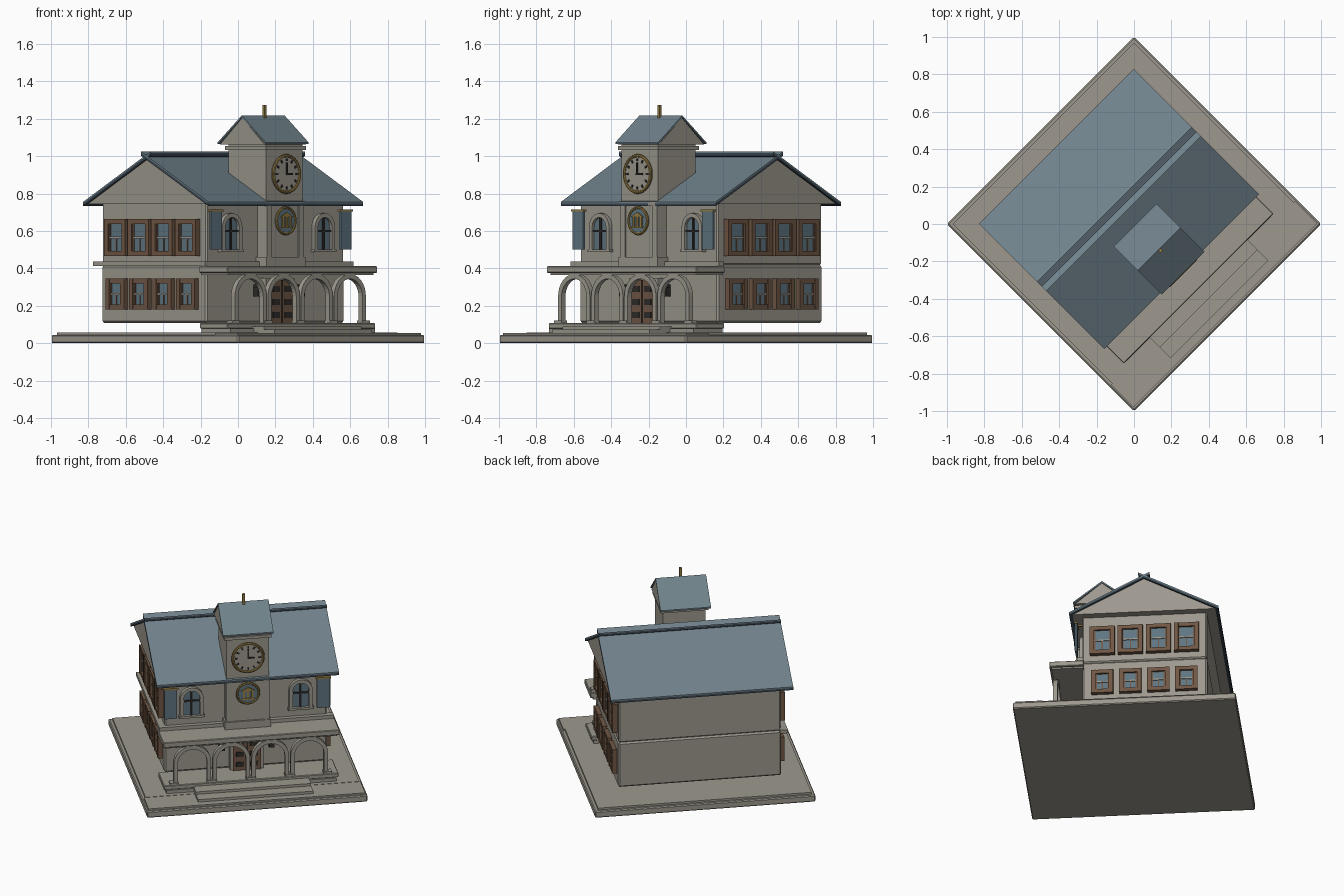
import bpy, bmesh
from math import sin, cos, pi
from mathutils import Matrix, Vector

cube = bpy.data.objects.get("Cube")
if cube:
    bpy.data.objects.remove(cube, do_unlink=True)

TURN = Matrix.Rotation(pi / 4, 4, 'Z')   # the whole building stands diagonally


def material(name, rgb):
    lin = [(c / 255 / 12.92) if c < 11 else ((c / 255 + 0.055) / 1.055) ** 2.4 for c in rgb]
    m = bpy.data.materials.new(name)
    m.use_nodes = True
    m.diffuse_color = (*lin, 1)
    m.node_tree.nodes["Principled BSDF"].inputs["Base Color"].default_value = (*lin, 1)
    return m


STONE = material("warm grey stone", (157, 153, 142))
SLATE = material("blue grey slate", (113, 131, 140))
TRIM = material("dark slate edge", (58, 70, 80))
WOOD = material("brown wood", (112, 87, 68))
GLASS = material("blue glass", (96, 118, 130))
GOLD = material("old gold", (150, 126, 70))
DARK = material("dark iron", (48, 46, 44))


def prism(name, pts, a, b, mat, axis='Y', bevel=0):
    """Extrude a flat outline from a to b. axis Y: outline in (x, z); axis X: outline in (y, z)."""
    def put(p, d):
        return (p[0], d, p[1]) if axis == 'Y' else (d, p[0], p[1])
    bm = bmesh.new()
    ends = [[bm.verts.new(put(p, d)) for p in pts] for d in (a, b)]
    n = len(pts)
    for e in ends:
        bm.faces.new(e)
    for i in range(n):
        j = (i + 1) % n
        bm.faces.new((ends[0][i], ends[0][j], ends[1][j], ends[1][i]))
    bmesh.ops.recalc_face_normals(bm, faces=bm.faces)
    me = bpy.data.meshes.new(name)
    bm.to_mesh(me)
    bm.free()
    me.materials.append(mat)
    ob = bpy.data.objects.new(name, me)
    bpy.context.collection.objects.link(ob)
    ob.matrix_world = TURN
    if bevel:
        mod = ob.modifiers.new("soft edge", 'BEVEL')
        mod.width = bevel
        mod.segments = 1
    return ob


def box(name, x, y, z, mat, bevel=0):
    outline = [(x[0], z[0]), (x[1], z[0]), (x[1], z[1]), (x[0], z[1])]
    return prism(name, outline, y[0], y[1], mat, 'Y', bevel)


def mid(c, w):
    return (c - w / 2, c + w / 2)


def arc(x, z, r, start=0.0, end=pi, n=16):
    return [(x + r * cos(start + (end - start) * i / n), z + r * sin(start + (end - start) * i / n))
            for i in range(n + 1)]


def arch_band(x, bottom, spring, outer, inner):
    return ([(x + outer, bottom)] + arc(x, spring, outer) + [(x - outer, bottom), (x - inner, bottom)]
            + arc(x, spring, inner)[::-1] + [(x + inner, bottom)])


def disc(name, z, r, y, mat):
    return prism(name, arc(0, z, r, 0, 2 * pi, 32)[:-1], y[0], y[1], mat)


def ring(name, z, r, thick, y, mat):
    bpy.ops.mesh.primitive_torus_add(major_radius=r, minor_radius=thick, major_segments=32, minor_segments=8)
    ob = bpy.context.object
    ob.name = name
    ob.data.transform(Matrix.Translation(Vector((0, y, z))) @ Matrix.Rotation(pi / 2, 4, 'X'))
    ob.matrix_world = TURN
    ob.data.materials.append(mat)
    bpy.ops.object.shade_smooth_by_angle()


# Ground slabs, porch floor and steps
box("ground_slab", (-.707, .707), (-.707, .707), (0, .045), STONE, .006)
box("paving", (-.685, .685), (-.52, .685), (.045, .058), STONE)
box("front_walk", (-.695, .695), (-.69, -.52), (.045, .056), STONE)
box("porch_floor", (-.56, .56), (-.48, -.27), (.078, .108), STONE, .004)
box("porch_skirt", (-.545, .545), (-.49, -.27), (.058, .08), STONE)
box("upper_step", (-.37, .37), (-.565, -.48), (.056, .09), STONE)
box("lower_step", (-.37, .37), (-.645, -.56), (.056, .073), STONE)

# Two storeys and the ledges between them
BACK, FRONT, CENTRE = .51, -.283, .113
box("ground_floor", (-.523, .523), (FRONT, BACK), (.108, .418), STONE, .01)
box("upper_floor", (-.52, .52), (FRONT, BACK - .003), (.418, .76), STONE, .008)
box("front_ledge", (-.56, .56), (-.312, FRONT + .01), (.412, .436), STONE)
box("side_ledge", (-.56, -.51), (-.312, .536), (.412, .436), STONE)

# Main roof: stone gable block and two slabs that cross at the ridge
prism("gable_block", [(-.345, .745), (.571, .745), (CENTRE, .985)], -.57, .57, STONE, 'X')
for side, s in (("front", 1), ("back", -1)):
    def slab(lo, hi):
        return [(CENTRE - s * .473, .75 + lo), (CENTRE + s * .035, 1.018 + lo),
                (CENTRE + s * .035, 1.018 + hi), (CENTRE - s * .473, .75 + hi)]
    prism(side + "_roof", slab(-.002, .006), -.585, .585, SLATE, 'X')
    prism(side + "_roof_edge", slab(-.016, -.002), -.585, .585, TRIM, 'X')

# Gable windows, on both ends and both floors
for s in (-1, 1):
    def layer(name, depth, y, z, mat):
        box(name, sorted((s * .515, s * (.523 + depth))), y, z, mat)
    for floor, z0, z1, w in (("upper", .466, .664, .158), ("lower", .18, .346, .14)):
        for i in range(4):
            c = CENTRE + (i - 1.5) * .178
            zm = (z0 + z1) / 2
            gw = w - .056
            layer(floor + "_window_pane", .014, mid(c, w - .02), (z0 + .02, z1 - .02), GLASS)
            for e in (-1, 1):
                layer(floor + "_window_jamb", .03, mid(c + e * (w / 2 - .014), .028), (z0, z1), WOOD)
                layer(floor + "_window_rail", .028, mid(c, gw), mid(zm + e * ((z1 - z0) / 2 - .013), .026), WOOD)
                layer(floor + "_sash_side", .02, mid(c + e * (gw / 2 - .004), .008), (z0 + .026, z1 - .026), WOOD)
            layer(floor + "_window_bar", .02, mid(c, gw), mid(zm, .009), STONE)
            layer(floor + "_window_mullion", .018, mid(c, .007), (z0 + .026, zm), WOOD)

# Arched front windows and hanging banners
for s in (-1, 1):
    x = s * .35
    prism("arched_pane", [(x + .06, .5)] + arc(x, .625, .06) + [(x - .06, .5)], -.292, FRONT + .01, GLASS)
    prism("arched_surround", arch_band(x, .5, .62, .075, .052), -.308, FRONT + .01, STONE)
    box("arched_sill", mid(x, .165), (-.312, FRONT), (.488, .502), STONE)
    box("arched_mullion", mid(x, .012), (-.3, FRONT), (.5, .675), DARK)
    box("arched_crossbar", mid(x, .106), (-.3, FRONT), (.595, .606), DARK)
    box("banner", mid(s * .49, .082), (-.328, -.316), (.5, .705), GLASS)
    box("banner_rod", mid(s * .49, .096), (-.333, -.311), (.703, .714), GOLD)
    box("banner_bracket", mid(s * .49, .014), (-.318, FRONT), (.703, .712), GOLD)

# Porch canopy and arcade
box("porch_canopy", (-.566, .566), (-.488, -.27), (.376, .412), STONE, .004)
box("canopy_underside", (-.55, .55), (-.475, -.27), (.366, .378), STONE)
for i in range(4):
    x = (i - 1.5) * .25
    prism("porch_arch", arch_band(x, .105, .25, .12, .094), -.472, -.442, STONE)
for i in range(5):
    box("arch_foot", mid((i - 2) * .246, .055), (-.478, -.436), (.105, .122), STONE)

# Door and wall lanterns
box("door_frame", mid(0, .215), (-.32, FRONT + .01), (.108, .35), STONE)
box("door", mid(0, .18), (-.332, -.3), (.108, .338), WOOD)
box("door_gap", mid(0, .008), (-.336, -.33), (.108, .338), DARK)
for s in (-1, 1):
    for z in (.15, .22, .29):
        box("door_panel", mid(s * .045, .05), (-.337, -.33), mid(z, .032), DARK)
    box("lantern", mid(s * .16, .035), (-.33, -.295), (.25, .3), DARK)
    box("lantern_arm", mid(s * .16, .012), (-.32, FRONT), (.3, .315), DARK)

# Clock tower
TF = -.35
box("tower_shaft", (-.137, .137), (TF, -.067), (.41, 1.065), STONE)
box("tower_foot", (-.148, .148), (TF - .012, -.25), (.412, .462), STONE)
box("tower_band", (-.146, .146), (TF - .01, -.25), (.735, .757), STONE)
box("tower_cornice", (-.152, .152), (TF - .014, -.052), (1.034, 1.054), STONE)
for s in (-1, 1):
    box("tower_pilaster", mid(s * .122, .034), (TF - .007, TF + .01), (.46, .74), STONE)

# Tower roof with gable ends and a finial
RIDGE = -.19
prism("tower_gable", [(-.36, 1.062), (-.02, 1.062), (RIDGE, 1.205)], -.158, .158, STONE, 'X')
for side, s in (("front", -1), ("back", 1)):
    e = RIDGE + s * .182
    prism("tower_roof_" + side, [(e, 1.064), (RIDGE, 1.206), (RIDGE, 1.218), (e, 1.074)],
          -.162, .162, SLATE, 'X')
box("finial", mid(0, .016), mid(RIDGE - .01, .016), (1.2, 1.275), GOLD)

# Clock face with hour marks and hands
CZ = .905
disc("clock_face", CZ, .098, (TF - .018, TF + .01), STONE)
ring("clock_rim", CZ, .098, .009, TF - .016, GOLD)
for k in range(12):
    a = k * pi / 6
    d, t = Vector((sin(a), cos(a))), Vector((cos(a), -sin(a))) * .005
    c = Vector((0, CZ))
    prism("hour_mark", [c + d * .068 - t, c + d * .068 + t, c + d * .084 + t, c + d * .084 - t],
          TF - .023, TF - .017, DARK)
box("minute_hand", mid(0, .009), (TF - .025, TF - .017), (CZ - .005, CZ + .062), DARK)
box("hour_hand", (-.005, .042), (TF - .025, TF - .017), mid(CZ, .009), DARK)

# Round medallion with a small columned temple relief
MZ = .655
disc("medallion", MZ, .07, (TF - .014, TF + .01), GLASS)
ring("medallion_rim", MZ, .07, .008, TF - .012, GOLD)
box("relief_base", mid(0, .08), (TF - .022, TF - .01), mid(MZ - .035, .01), GOLD)
prism("relief_pediment", [(-.046, MZ + .02), (.046, MZ + .02), (0, MZ + .045)], TF - .022, TF - .01, GOLD)
for k in (-1, 0, 1):
    box("relief_column", mid(k * .027, .013), (TF - .021, TF - .01), (MZ - .032, MZ + .022), GOLD)
